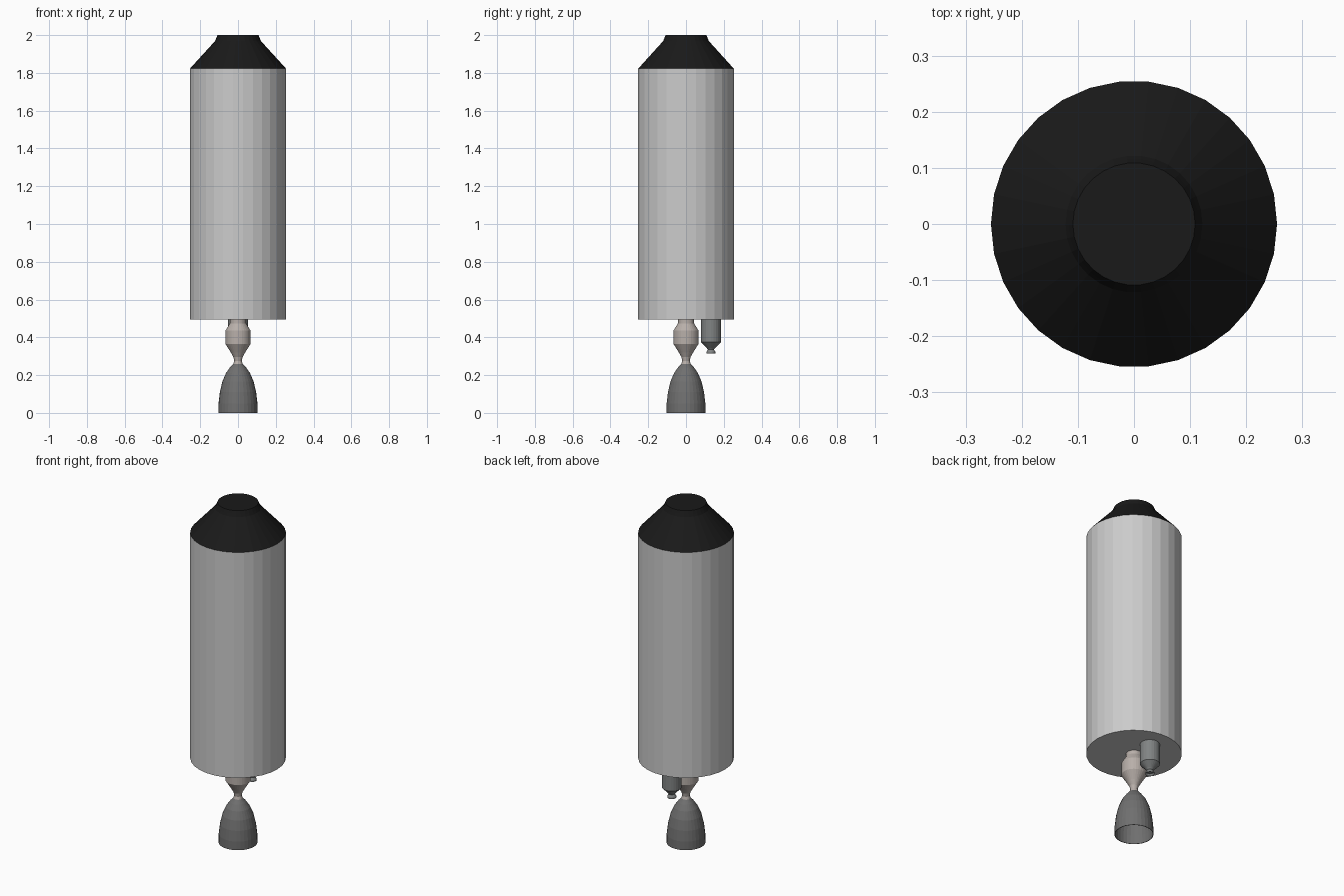
import bpy, bmesh, math

if "Cube" in bpy.data.objects:
    bpy.data.objects.remove(bpy.data.objects["Cube"])


def material(name, rgb):
    m = bpy.data.materials.new(name)
    m.diffuse_color = (*rgb, 1)
    m.use_nodes = True
    m.node_tree.nodes["Principled BSDF"].inputs["Base Color"].default_value = m.diffuse_color
    return m


def lathe(name, profile, sides, mat=None, y=0, cap_bottom=True, cap_top=True):
    """Flat-faced solid of revolution from (radius, z) pairs, bottom to top."""
    bm = bmesh.new()
    rings = []
    for r, z in profile:
        rings.append([bm.verts.new((r * math.cos(2 * math.pi * i / sides),
                                    y + r * math.sin(2 * math.pi * i / sides), z))
                      for i in range(sides)])
    for a, b in zip(rings, rings[1:]):
        for i in range(sides):
            j = (i + 1) % sides
            bm.faces.new((a[i], a[j], b[j], b[i]))
    if cap_bottom:
        bm.faces.new(rings[0][::-1])
    if cap_top:
        bm.faces.new(rings[-1])
    me = bpy.data.meshes.new(name)
    bm.to_mesh(me)
    bm.free()
    ob = bpy.data.objects.new(name, me)
    bpy.context.collection.objects.link(ob)
    if mat:
        me.materials.append(mat)
    return ob


black = material("black", (0.01, 0.01, 0.01))
dark = material("dark_metal", (0.16, 0.16, 0.16))
mid = material("mid_metal", (0.22, 0.23, 0.23))
warm = material("warm_metal", (0.48, 0.43, 0.40))

# tank body and tapered top adapter
lathe("tank_body", [(0.255, 0.495), (0.255, 1.822)], 30)
lathe("top_adapter", [(0.255, 1.822), (0.122, 1.968), (0.116, 1.982), (0.109, 2.0)],
      30, black)

# main engine: thin open bell, then throat and chamber
bell = lathe("engine_bell", [(0.104, 0.0), (0.103, 0.05), (0.096, 0.11), (0.083, 0.165),
                             (0.064, 0.21), (0.043, 0.24), (0.025, 0.26)],
             30, dark, cap_bottom=False, cap_top=False)
wall = bell.modifiers.new("wall", 'SOLIDIFY')
wall.thickness = 0.003
wall.offset = -1
lathe("combustion_chamber", [(0.025, 0.258), (0.020, 0.275), (0.024, 0.295), (0.038, 0.32),
                             (0.067, 0.366), (0.067, 0.435), (0.043, 0.474), (0.043, 0.497)],
      30, warm)

# turbine exhaust beside the engine
lathe("turbine_exhaust", [(0.019, 0.326), (0.024, 0.314), (0.024, 0.322), (0.016, 0.335),
                          (0.023, 0.344), (0.053, 0.374), (0.053, 0.497)],
      24, mid, y=0.132)
